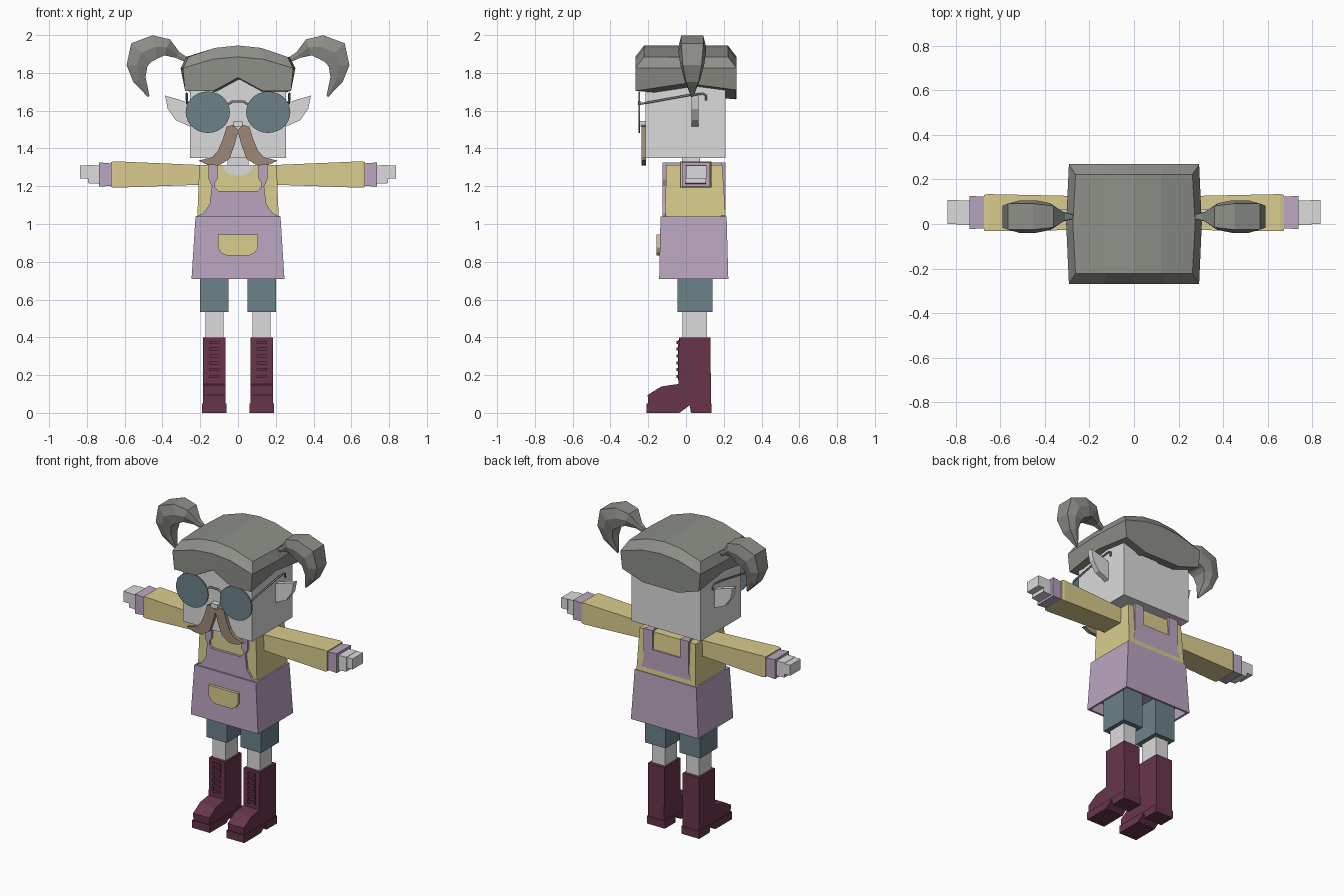
import bpy, bmesh, math
from mathutils import Vector

if "Cube" in bpy.data.objects:
    bpy.data.objects.remove(bpy.data.objects["Cube"])


def material(name, r, g, b):
    m = bpy.data.materials.new(name)
    m.use_nodes = True
    m.diffuse_color = (r, g, b, 1)
    m.node_tree.nodes["Principled BSDF"].inputs["Base Color"].default_value = (r, g, b, 1)
    return m


SKIN = material("pale skin", .71, .71, .71)
HAIR = material("grey hair", .27, .28, .25)
SHIRT = material("mustard shirt", .70, .61, .27)
APRON = material("lilac apron", .50, .38, .53)
TEAL = material("slate teal", .15, .22, .25)
BOOT = material("burgundy leather", .135, .036, .07)
BROWN = material("brown moustache", .34, .25, .18)


def add_mirror(ob):
    mod = ob.modifiers.new("mirror", 'MIRROR')
    mod.use_axis = (True, False, False)
    mod.use_clip = False


def loft(name, rings, mat, mirror=False):
    """Skin a list of equal rings and cap both ends."""
    bm = bmesh.new()
    loops = [[bm.verts.new(p) for p in ring] for ring in rings]
    n = len(loops[0])
    for a, b in zip(loops, loops[1:]):
        for i in range(n):
            j = (i + 1) % n
            bm.faces.new((a[i], a[j], b[j], b[i]))
    bm.faces.new(loops[0])
    bm.faces.new(loops[-1])
    return finish(name, bm, mat, mirror)


def finish(name, bm, mat, mirror):
    bmesh.ops.recalc_face_normals(bm, faces=bm.faces)
    me = bpy.data.meshes.new(name)
    bm.to_mesh(me)
    bm.free()
    me.materials.append(mat)
    ob = bpy.data.objects.new(name, me)
    bpy.context.collection.objects.link(ob)
    if mirror:
        add_mirror(ob)
    return ob


def rect_z(x0, x1, y0, y1, z):
    return [(x0, y0, z), (x1, y0, z), (x1, y1, z), (x0, y1, z)]


def rect_x(x, y0, y1, z0, z1):
    return [(x, y0, z0), (x, y1, z0), (x, y1, z1), (x, y0, z1)]


def box(name, x, y, z, mat, mirror=False):
    return loft(name, [rect_z(*x, *y, z[0]), rect_z(*x, *y, z[1])], mat, mirror)


def plate(name, pts, y0, y1, mat, mirror=True):
    """Extrude an x-z outline along y."""
    return loft(name, [[(x, y, z) for x, z in pts] for y in (y0, y1)], mat, mirror)


def wire(name, pts, radius, mat, mirror=False):
    cu = bpy.data.curves.new(name, 'CURVE')
    cu.dimensions = '3D'
    cu.bevel_depth = radius
    cu.bevel_resolution = 1
    cu.use_fill_caps = True
    sp = cu.splines.new('POLY')
    sp.points.add(len(pts) - 1)
    for p, co in zip(sp.points, pts):
        p.co = (*co, 1)
    cu.materials.append(mat)
    ob = bpy.data.objects.new(name, cu)
    bpy.context.collection.objects.link(ob)
    if mirror:
        add_mirror(ob)


# Head, neck, ears and nose
box("head", (-.253, .253), (-.214, .208), (1.35, 1.84), SKIN)
box("neck", (-.055, .055), (-.02, .075), (1.25, 1.36), SKIN)
plate("ear", [(.24, 1.635), (.30, 1.655), (.386, 1.68), (.372, 1.61), (.33, 1.55), (.24, 1.51)],
      .03, .065, SKIN, True)
box("nose", (-.025, .025), (-.25, -.21), (1.515, 1.545), SKIN)

# Hair cap: perimeter columns lofted up to an arched top
cols = [-1, -.46, 0, .46, 1]
rim = [(c, -1) for c in cols] + [(1, 0)] + [(c, 1) for c in reversed(cols)] + [(-1, 0)]


def hem(u, v):
    if v == 0:
        return 1.745
    if v < 0:
        return 1.775 if u == 0 else 1.705
    return 1.71 if abs(u) == 1 else 1.66


def hair_ring(hx, hy, base):
    return [(u * (hx + (.012 if v == 0 else 0)), v * hy, base + .06 * (1 - u * u)) for u, v in rim]


bm = bmesh.new()
rings = [[(u * .281, v * .266, hem(u, v)) for u, v in rim],
         hair_ring(.292, .268, 1.825), hair_ring(.262, .222, 1.885)]
loops = [[bm.verts.new(p) for p in r] for r in rings]
for a, b in zip(loops, loops[1:]):
    for i in range(12):
        j = (i + 1) % 12
        bm.faces.new((a[i], a[j], b[j], b[i]))
for lp in (loops[0], loops[2]):
    for i in range(4):
        side = {0: [lp[11]], 3: [lp[5]]}.get(i, [])
        strip = [lp[i], lp[i + 1]]
        strip += (side if i == 3 else []) + [lp[9 - i], lp[10 - i]] + (side if i == 0 else [])
        bm.faces.new(strip)
finish("hair_cap", bm, HAIR, False)

# Pigtails: flattened six-sided tube sweeping out and down (x, z, radius, depth)
path = [(.28, 1.873, .014, .012), (.32, 1.895, .018, .022), (.375, 1.935, .045, .06),
        (.44, 1.937, .063, .073), (.513, 1.907, .072, .073), (.535, 1.838, .055, .062),
        (.522, 1.765, .035, .042), (.473, 1.675, .005, .006)]
section = [(1, 0), (.8, 1), (-.8, 1), (-1, 0), (-.8, -1), (.8, -1)]
tail = []
for i, (x, z, r, d) in enumerate(path):
    a, b = path[max(i - 1, 0)], path[min(i + 1, len(path) - 1)]
    n = Vector((-(b[1] - a[1]), b[0] - a[0])).normalized()
    tail.append([(x + n.x * r * v, .033 + d * u, z + n.y * r * v) for u, v in section])
loft("pigtail", tail, HAIR, True)

# Glasses
disc = [(.16 + .117 * math.cos(t * math.tau / 28), 1.592 + .11 * math.sin(t * math.tau / 28))
        for t in range(28)]
plate("lens", disc, -.252, -.243, TEAL)
wire("glasses_bridge", [(-.055, -.247, 1.632), (-.03, -.247, 1.648), (.03, -.247, 1.648),
                        (.055, -.247, 1.632)], .007, TEAL)
wire("glasses_arm", [(.268, -.246, 1.635), (.272, .02, 1.683), (.272, .09, 1.69),
                     (.272, .106, 1.68), (.272, .106, 1.655)], .006, TEAL, True)

# Moustache
plate("moustache", [(0, 1.50), (.025, 1.525), (.06, 1.515), (.08, 1.45), (.105, 1.39),
                    (.135, 1.355), (.21, 1.335), (.16, 1.313), (.10, 1.31), (.045, 1.345),
                    (.018, 1.42), (0, 1.485)], -.236, -.213, BROWN)

# Shirt body and scooped neckline
loft("shirt_body", [rect_z(-.215, .215, -.11, .205, .8), rect_z(-.215, .215, -.11, .21, 1.04),
                    rect_z(-.205, .205, -.105, .192, 1.312)], SHIRT)
scoop = [(.083 * math.cos(t * math.pi / 8), 1.312 - .057 * math.sin(t * math.pi / 8))
         for t in range(9)]
plate("neckline", scoop, -.112, -.104, SKIN, False)

# Apron: flared hollow skirt, bibs with straps, pocket
loft("apron_skirt", [rect_z(-.225, .225, -.135, .215, 1.04), rect_z(-.246, .246, -.142, .224, .71),
                     rect_z(-.232, .232, -.128, .210, .71), rect_z(-.226, .226, -.122, .205, .78)],
     APRON)
plate("front_bib", [(0, 1.03), (0, 1.175), (.105, 1.175), (.122, 1.195), (.122, 1.22),
                    (.108, 1.24), (.108, 1.325), (.155, 1.325), (.155, 1.235), (.138, 1.2),
                    (.15, 1.105), (.185, 1.055), (.222, 1.04), (.222, 1.03)], -.124, -.1, APRON)
plate("back_bib", [(0, 1.03), (0, 1.2), (.1, 1.2), (.1, 1.325), (.165, 1.325), (.165, 1.12),
                   (.187, 1.06), (.222, 1.04), (.222, 1.03)], .185, .208, APRON)
box("shoulder_strap", (.108, .155), (-.124, .208), (1.305, 1.325), APRON, True)
plate("pocket", [(0, .945), (.107, .945), (.107, .875), (.09, .848), (.06, .833), (0, .833)],
      -.155, -.13, SHIRT)

# Sleeves, cuffs and hands
loft("sleeve", [rect_x(.19, -.026, .124, 1.208, 1.312), rect_x(.655, -.032, .134, 1.192, 1.332),
                rect_x(.672, -.03, .13, 1.196, 1.328)], SHIRT, True)
loft("cuff", [rect_x(.66, -.02, .122, 1.202, 1.32), rect_x(.737, -.022, .126, 1.198, 1.326)],
     APRON, True)
loft("hand", [rect_x(.72, -.006, .106, 1.212, 1.31), rect_x(.795, -.004, .106, 1.216, 1.312)],
     SKIN, True)
box("fingers", (.79, .837), (0, .108), (1.24, 1.31), SKIN, True)

# Shorts and shins
box("shorts_leg", (.05, .2), (-.045, .14), (.535, .85), TEAL, True)
box("shin", (.078, .172), (-.018, .11), (.38, .55), SKIN, True)

# Boots: side outline extruded across x, wider soles, laces
boot = [(-.2, .04), (-.203, .095), (-.13, .14), (-.04, .153), (-.038, .4), (.13, .4),
        (.132, .04)]
loft("boot", [[(x, y, z) for y, z in boot] for x in (.067, .186)], BOOT, True)
sole = [(-.208, 0), (-.208, .05), (.135, .05), (.135, 0), (.026, 0), (.02, .04), (-.035, 0)]
loft("boot_sole", [[(x, y, z) for y, z in sole] for x in (.06, .191)], BOOT, True)
for k in range(6):
    z = .185 + k * .036
    box(f"boot_lace_{k + 1}", (.099, .154), (-.049, -.03), (z, z + .016), BOOT, True)
for x in (.099, .148):
    box("lace_edge", (x, x + .006), (-.043, -.03), (.175, .385), BOOT, True)
